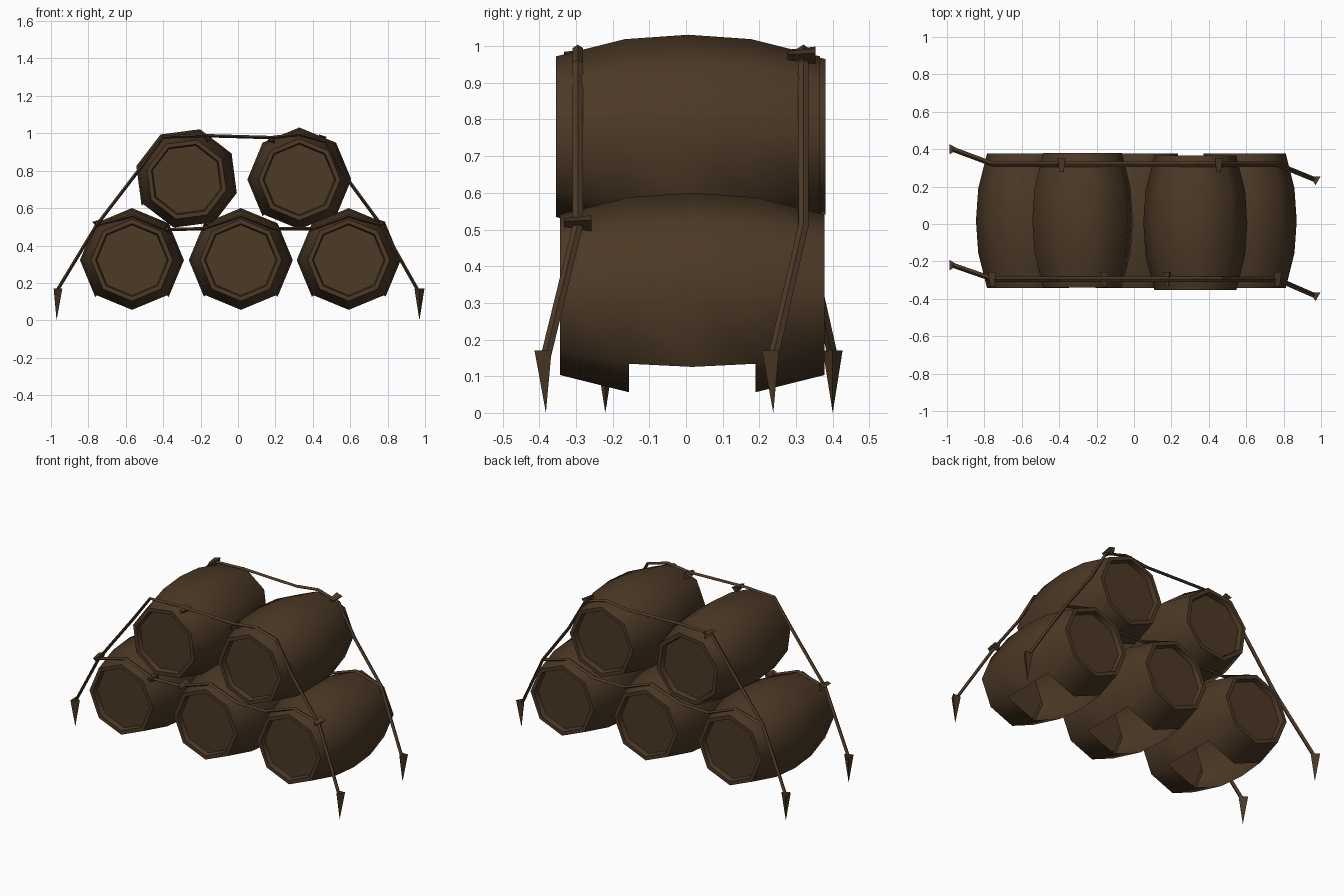
import bpy, bmesh, math
from mathutils import Vector

if "Cube" in bpy.data.objects:
    bpy.data.objects.remove(bpy.data.objects["Cube"])

wood = bpy.data.materials.new("dark brown wood")
wood.diffuse_color = (0.072, 0.041, 0.019, 1)
wood.use_nodes = True
wood.node_tree.nodes["Principled BSDF"].inputs["Base Color"].default_value = wood.diffuse_color


def finish(name, bm, smooth=None):
    bmesh.ops.remove_doubles(bm, verts=bm.verts, dist=1e-5)
    me = bpy.data.meshes.new(name)
    bm.to_mesh(me)
    bm.free()
    ob = bpy.data.objects.new(name, me)
    bpy.context.collection.objects.link(ob)
    me.materials.append(wood)
    if smooth:
        bpy.ops.object.select_all(action='DESELECT')
        ob.select_set(True)
        bpy.context.view_layer.objects.active = ob
        bpy.ops.object.shade_smooth_by_angle(angle=math.radians(smooth))
    return ob


# barrel profile: (y, radius), with a recessed head at each end
PROFILE = [(-.33, 0), (-.33, .188), (-.36, .195), (-.36, .219), (-.172, .266), (0, .278),
           (.172, .266), (.36, .219), (.36, .195), (.33, .188), (.33, 0)]


def barrel(name, x, y, z, roll=0):
    bm = bmesh.new()
    rings = []
    for py, r in PROFILE:
        ring = []
        for i in range(8):
            a = math.radians(roll + i * 45)
            ring.append(bm.verts.new((x + r * math.sin(a), y + py, z + r * math.cos(a))))
        rings.append(ring)
    for k in range(1, len(rings) - 2):
        for i in range(8):
            # the underside of the belly is open
            if k in (4, 5) and i in (3, 4):
                continue
            j = (i + 1) % 8
            bm.faces.new((rings[k][i], rings[k][j], rings[k + 1][j], rings[k + 1][i]))
    bm.faces.new(rings[1][::-1])
    bm.faces.new(rings[-2])
    for v in rings[0] + rings[-1]:
        bm.verts.remove(v)
    finish(name, bm, 50)


barrel("lower_barrel_left", -.567, .017, .322)
barrel("lower_barrel_middle", .015, .017, .322)
barrel("lower_barrel_right", .592, .017, .322)
barrel("upper_barrel_left", -.275, .02, .753, 15)
barrel("upper_barrel_right", .328, .006, .753)


def rope(name, pts, w=.014, t=.009):
    """Diamond section swept along a path."""
    pts = [Vector(p) for p in pts]
    bm = bmesh.new()
    rings = []
    for i, p in enumerate(pts):
        d = (pts[min(i + 1, len(pts) - 1)] - pts[max(i - 1, 0)]).normalized()
        n = d.cross(Vector((0, 1, 0))).normalized()
        s = n.cross(d)
        rings.append([bm.verts.new(p + o) for o in (s * w, n * t, -s * w, -n * t)])
    for a, b in zip(rings, rings[1:]):
        for i in range(4):
            j = (i + 1) % 4
            bm.faces.new((a[i], a[j], b[j], b[i]))
    bm.faces.new(rings[0][::-1])
    bm.faces.new(rings[-1])
    bmesh.ops.recalc_face_normals(bm, faces=bm.faces)
    finish(name, bm)


def spike(name, x, y, turn):
    """Three-sided stake with its point in the ground."""
    bm = bmesh.new()
    tip = bm.verts.new((x, y, 0))
    top = [bm.verts.new((x + .031 * math.cos(turn + i * 2.0944),
                         y + .031 * math.sin(turn + i * 2.0944), .17)) for i in range(3)]
    bm.faces.new(top)
    for i in range(3):
        bm.faces.new((tip, top[(i + 1) % 3], top[i]))
    bmesh.ops.recalc_face_normals(bm, faces=bm.faces)
    finish(name, bm)


def knot(name, x, y, z, tilt):
    """Tapered lump across the rope."""
    bm = bmesh.new()
    ends = []
    for dy, r in ((-.038, .014), (.038, .026)):
        ends.append([bm.verts.new((x + r * math.cos(tilt + i * 2.0944), y + dy,
                                   z + r * math.sin(tilt + i * 2.0944))) for i in range(3)])
    for i in range(3):
        j = (i + 1) % 3
        bm.faces.new((ends[0][i], ends[0][j], ends[1][j], ends[1][i]))
    bm.faces.new(ends[0])
    bm.faces.new(ends[1])
    bmesh.ops.recalc_face_normals(bm, faces=bm.faces)
    finish(name, bm)


# rope paths in x, z
OVER = [(-.755, .51), (-.51, .83), (-.40, .98), (-.2, .988), (.18, .977), (.328, .995),
        (.47, .955), (.585, .755), (.765, .51)]
UNDER = [(-.755, .51), (-.567, .558), (-.38, .485), (-.19, .49), (.015, .558), (.2, .49),
         (.40, .49), (.592, .558), (.765, .51)]

for side, y, yl, yr in (("front", -.295, -.22, -.382), ("back", .32, .4, .238)):
    over = [(x, y, z) for x, z in OVER]
    rope(side + "_upper_rope", [(-.97, yl, .155)] + over + [(.965, yr, .155)])
    rope(side + "_lower_rope", [(x, y, z) for x, z in UNDER])
    spike(side + "_left_stake", -.97, yl, 0)
    spike(side + "_right_stake", .97, yr, -math.pi / 2)

# knots along the ropes
for i, (x, z, tilt) in enumerate([(-.755, .52, .8), (-.16, .975, .3), (.18, .965, 1.2),
                                  (.765, .52, 2.3), (-.38, .49, .8), (-.17, .5, 2)]):
    knot("front_knot_%d" % i, x, -.295, z, tilt)
for i, (x, z, tilt) in enumerate([(-.385, .98, .8), (.45, .975, 2.3)]):
    knot("back_knot_%d" % i, x, .315, z, tilt)
